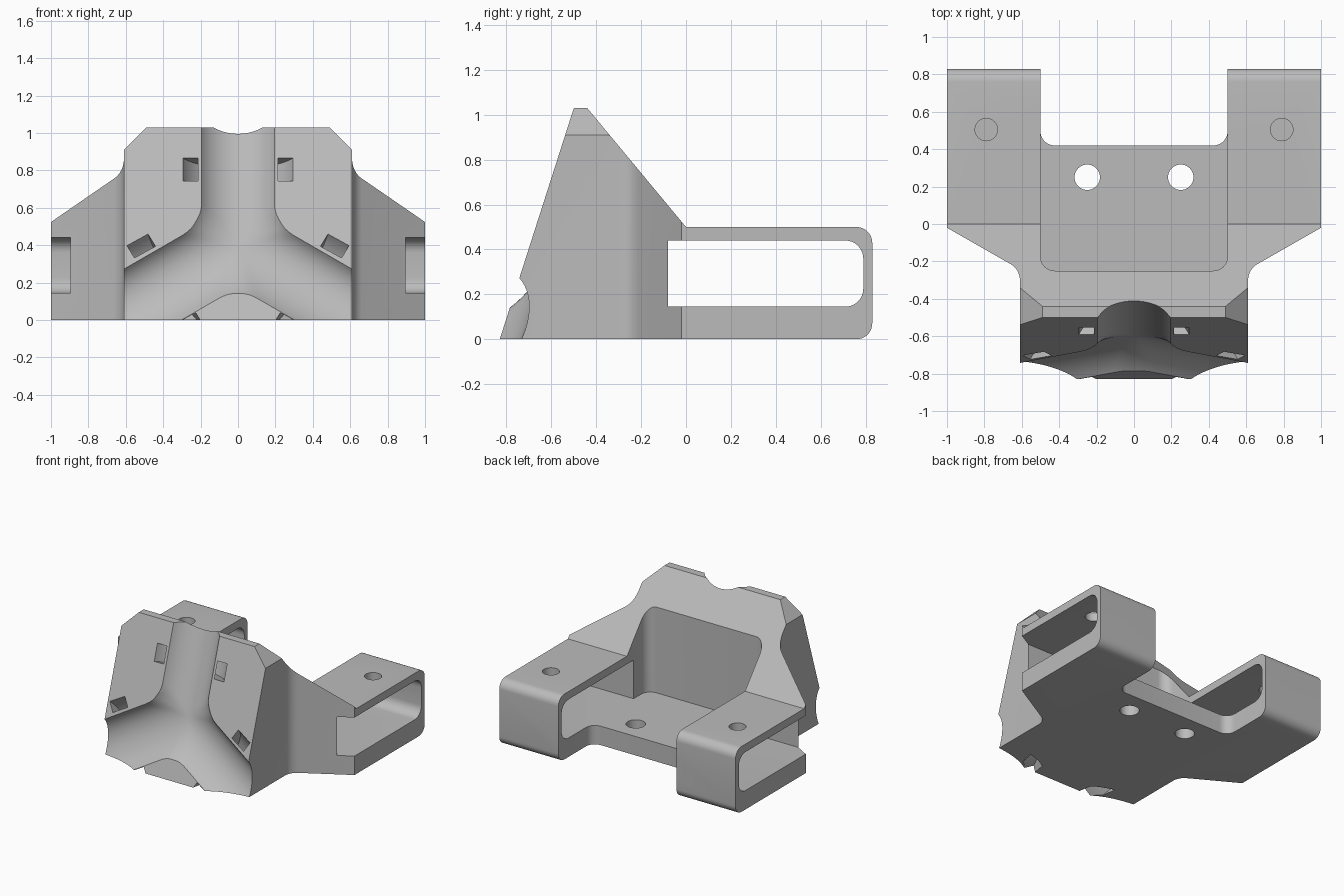
import bpy, bmesh, math
from mathutils import Matrix, Vector

cube = bpy.data.objects.get("Cube")
if cube:
    bpy.data.objects.remove(cube, do_unlink=True)

grey = bpy.data.materials.new("plain_grey")
grey.use_nodes = True
grey.diffuse_color = (0.5, 0.5, 0.5, 1)
grey.node_tree.nodes["Principled BSDF"].inputs["Base Color"].default_value = (0.5, 0.5, 0.5, 1)

SLOPE = 0.32          # lean of the front face
FRONT = -0.83         # front edge on the ground
HUB_Z = 0.40          # height where the three grooves meet
GROOVE_R, GROOVE_D = 0.24, 0.10
FLOOR = 0.145


def make(name, bm):
    bmesh.ops.recalc_face_normals(bm, faces=bm.faces[:])
    mesh = bpy.data.meshes.new(name)
    bm.to_mesh(mesh)
    bm.free()
    mesh.materials.append(grey)
    ob = bpy.data.objects.new(name, mesh)
    bpy.context.collection.objects.link(ob)
    return ob


def rounded(points, steps=8):
    """Polygon from (u, v) or (u, v, fillet radius) corners."""
    out = []
    for i, p in enumerate(points):
        c = Vector(p[:2])
        if len(p) < 3:
            out.append(c)
            continue
        a = (Vector(points[i - 1][:2]) - c).normalized()
        b = (Vector(points[(i + 1) % len(points)][:2]) - c).normalized()
        half = a.angle(b) / 2
        mid = c + (a + b).normalized() * p[2] / math.sin(half)
        start = c + a * p[2] / math.tan(half) - mid
        end = c + b * p[2] / math.tan(half) - mid
        for k in range(steps + 1):
            t = k / steps
            sweep = math.pi - 2 * half
            out.append(mid + (start * math.sin((1 - t) * sweep) + end * math.sin(t * sweep)) / math.sin(sweep))
    return out


def prism(name, points, axis, lo, hi):
    bm = bmesh.new()
    place = {"x": lambda u, v, w: (w, u, v),
             "y": lambda u, v, w: (u, w, v),
             "z": lambda u, v, w: (u, v, w)}[axis]
    pts = rounded(points)
    low, high = [[bm.verts.new(place(p.x, p.y, w)) for p in pts] for w in (lo, hi)]
    bm.faces.new(low)
    bm.faces.new(high)
    for i in range(len(pts)):
        bm.faces.new((low[i - 1], low[i], high[i], high[i - 1]))
    return make(name, bm)


def mirrored(half):
    return half + [(-p[0], *p[1:]) for p in reversed(half)]


def boolean(target, cutter, operation="DIFFERENCE"):
    mod = target.modifiers.new("cut", "BOOLEAN")
    mod.operation, mod.object, mod.solver = operation, cutter, "EXACT"
    bpy.context.view_layer.objects.active = target
    bpy.ops.object.modifier_apply(modifier=mod.name)
    bpy.data.objects.remove(cutter, do_unlink=True)


# Body: side profile trimmed by the plan and front outlines
body = prism("corner_bracket", [(FRONT, 0), (0.83, 0, 0.07), (0.83, 0.5, 0.07), (0, 0.5),
                                (-0.44, 1.03), (-0.5, 1.03)], "x", -1.2, 1.2)
plan = mirrored([(0.61, -1), (0.61, -0.243, 0.1), (1, -0.02), (1, 0.9), (0.5, 0.9), (0.5, 0.42, 0.075)])
boolean(body, prism("plan_trim", plan, "z", -0.2, 1.3), "INTERSECT")
front = mirrored([(1.1, -0.1), (1.1, 0.91), (0.61, 0.91), (0.42, 1.1)])
boolean(body, prism("front_trim", front, "y", -1.2, 1.2), "INTERSECT")

# Open rear pocket and the slot through both arms
pocket = mirrored([(0.5, -0.25, 0.075), (0.5, 1)])
boolean(body, prism("pocket_cut", pocket, "z", FLOOR, 1.3))
slot = [(-0.08, FLOOR), (0.79, FLOOR, 0.08), (0.79, 0.44, 0.08), (-0.08, 0.44)]
for side in (-1, 1):
    boolean(body, prism("arm_slot_cut", slot, "x", side * 0.45, side * 1.2))


# Screw holes in the floor and in the arm tops
def hole(x, y, r, lo, hi):
    pts = [(x + r * math.cos(a * math.tau / 32), y + r * math.sin(a * math.tau / 32)) for a in range(32)]
    boolean(body, prism("hole_cut", pts, "z", lo, hi))


for side in (-1, 1):
    hole(side * 0.25, 0.25, 0.068, -0.1, 0.3)
    hole(side * 0.79, 0.505, 0.06, 0.3, 0.6)


# Three-way groove: distance to the nearest ray, blended at the corners
def groove_depth(x, z):
    p = Vector((x, z - HUB_Z))
    dist = []
    for k in range(3):
        a = math.radians(90 + 120 * k)
        ray = Vector((math.cos(a), math.sin(a)))
        dist.append((p - ray * max(0, p.dot(ray))).length)
    a, b = sorted(dist)[:2]
    blend = 0.53 * a + 1e-6
    s = a - max(0, blend - (b - a)) ** 2 / (4 * blend)
    s = min(s, GROOVE_R - 0.005)
    return math.sqrt(GROOVE_R ** 2 - s * s) - (GROOVE_R - GROOVE_D)


bm = bmesh.new()
bmesh.ops.create_grid(bm, x_segments=72, y_segments=66, size=1)
for v in bm.verts:
    x, z = v.co.x * 0.7, 0.51 + v.co.y * 0.63
    v.co = (x, FRONT + SLOPE * z + groove_depth(x, z), z)
rim = [e for e in bm.edges if e.is_boundary]
skirt = bmesh.ops.extrude_edge_only(bm, edges=rim)["geom"]
for v in skirt:
    if isinstance(v, bmesh.types.BMVert):
        v.co.y = -1.5
bmesh.ops.holes_fill(bm, edges=[e for e in bm.edges if e.is_boundary], sides=0)
bmesh.ops.triangulate(bm, faces=bm.faces[:])
boolean(body, make("groove_cut", bm))

# Strap tunnels: a square-section ring around each groove
tilt = Matrix.Rotation(-math.atan(SLOPE), 4, "X")
hub = Matrix.Translation((0, FRONT + SLOPE * HUB_Z, HUB_Z)) @ tilt @ Matrix.Translation((0, GROOVE_D - GROOVE_R, 0))
for turn, along in ((0, 0.425), (120, 0.45), (-120, 0.45)):
    bm = bmesh.new()
    section = [(0.257, along - 0.065), (0.327, along - 0.065), (0.327, along + 0.065), (0.257, along + 0.065)]
    rings = []
    for i in range(64):
        a = i * math.tau / 64
        rings.append([bm.verts.new((r * math.cos(a), r * math.sin(a), h)) for r, h in section])
    for i in range(64):
        for j in range(4):
            bm.faces.new((rings[i - 1][j - 1], rings[i - 1][j], rings[i][j], rings[i][j - 1]))
    bm.transform(hub @ Matrix.Rotation(math.radians(turn), 4, "Y"))
    boolean(body, make("strap_cut", bm))

# Smooth fillets and grooves, crisp edges
bpy.ops.object.select_all(action="DESELECT")
body.select_set(True)
bpy.context.view_layer.objects.active = body
bpy.ops.object.shade_smooth_by_angle(angle=math.radians(25))
